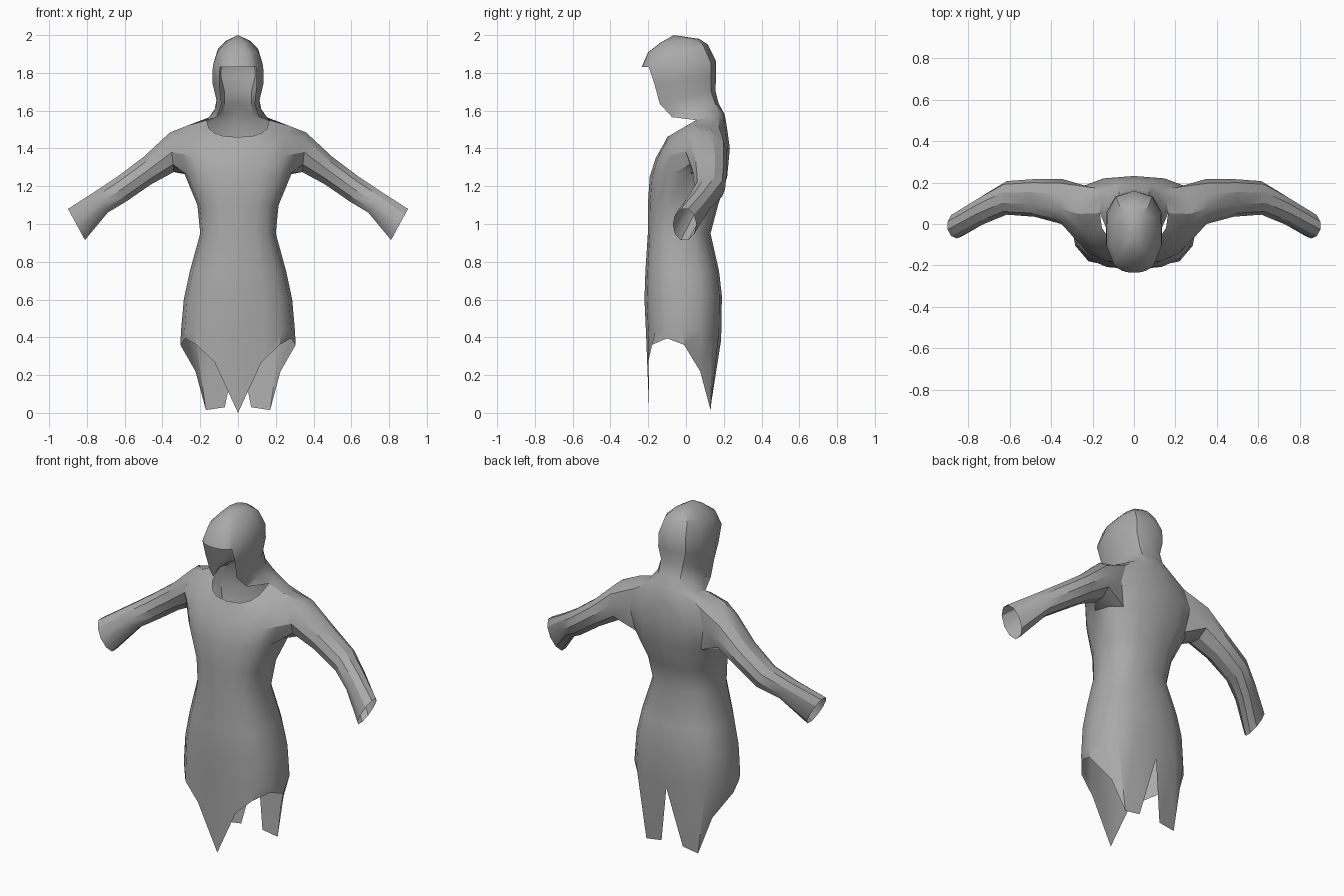
import bpy, bmesh, math

if "Cube" in bpy.data.objects:
    bpy.data.objects.remove(bpy.data.objects["Cube"])

COLS = 8          # steps from front centre to back centre on one half
EXP = 0.8         # boxy roundness of the body sections


def spow(v):
    return math.copysign(abs(v) ** EXP, v)


def section(zf, zs, zb, w, yf, yb, edge):
    """Half ring, front to back; column 4 sits at the angle 'edge' (degrees)."""
    pts = []
    for c in range(COLS + 1):
        a = edge * c / 4 if c <= 4 else edge + (180 - edge) * (c - 4) / 4
        a = math.radians(a)
        s, k = spow(math.sin(a)), spow(math.cos(a))
        x = 0.0 if c in (0, COLS) else w * s
        y = (yf + yb) / 2 - k * (yb - yf) / 2
        z = zs + (zf - zs) * max(k, 0) + (zb - zs) * max(-k, 0)
        pts.append((x, y, z))
    return pts


# Ragged hem: pointed front flap, raised sides, two back tails with a slit
hem = [(0, -.195, 0), (.125, -.2, .27), (.22, -.18, .36), (.28, -.1, .395),
       (.305, -.01, .36), (.225, .075, .22), (.17, .13, .015),
       (.07, .13, .03), (0, .185, .38)]

# z front, z side, z back, half width, y front, y back, edge angle
body = [
    (.43, .43, .43, .302, -.212, .187, 90),     # hips
    (.60, .60, .62, .287, -.220, .190, 90),
    (.75, .75, .75, .255, -.215, .175, 90),
    (.95, .95, .95, .200, -.202, .130, 90),     # waist
    (1.10, 1.10, 1.10, .215, -.202, .170, 90),
    (1.25, 1.27, 1.25, .285, -.192, .218, 90),  # armpit
    (1.35, 1.39, 1.40, .320, -.160, .232, 90),
    (1.42, 1.52, 1.51, .270, -.120, .217, 90),  # shoulder
    (1.46, 1.55, 1.58, .165, -.100, .205, 90),  # neckline
    (1.54, 1.60, 1.64, .125, -.140, .172, 60),  # hood
    (1.63, 1.66, 1.71, .115, -.180, .155, 45),
    (1.73, 1.76, 1.78, .140, -.200, .160, 40),
    (1.83, 1.84, 1.86, .137, -.235, .160, 40),  # brow
    (1.91, 1.91, 1.95, .112, -.200, .115, 40),
    (1.96, 1.965, 1.98, .065, -.135, .070, 40),
    (2.0, 2.0, 2.0, 0, -.065, -.065, 40),       # crown
]
ARMPIT, SHOULDER, NECK, BROW = 6, 8, 9, 13

bm = bmesh.new()
rows = [[bm.verts.new(p) for p in hem]]
rows += [[bm.verts.new(p) for p in section(*r)] for r in body]

# Body and hood skin, leaving the armhole and the face opening free
for r in range(len(rows) - 1):
    for c in range(COLS):
        armhole = ARMPIT <= r < SHOULDER and 3 <= c < 6
        face_gap = NECK <= r < BROW and c < 4
        if not (armhole or face_gap):
            bm.faces.new((rows[r][c], rows[r][c + 1],
                          rows[r + 1][c + 1], rows[r + 1][c]))

# Sleeve: top x, top z, bottom x, bottom z, y front, y back
sleeve = [
    (.36, 1.485, .34, 1.275, .000, .218),
    (.50, 1.355, .46, 1.210, .035, .217),
    (.64, 1.250, .59, 1.120, .045, .207),   # elbow
    (.76, 1.170, .69, 1.060, .000, .140),
    (.90, 1.080, .81, .915, -.070, .055),   # cuff
]
ring = ([rows[SHOULDER][c] for c in (3, 4, 5, 6)] + [rows[7][6]]
        + [rows[ARMPIT][c] for c in (6, 5, 4, 3)] + [rows[7][3]])
for tx, tz, bx, bz, yf, yb in sleeve:
    new = []
    for k in range(10):
        a = math.radians(144 - 36 * k)
        up = 0.5 + 0.5 * math.sin(a) / math.sin(math.radians(72))
        new.append(bm.verts.new((bx + (tx - bx) * up,
                                 (yf + yb) / 2 + math.cos(a) * (yb - yf) / 2,
                                 bz + (tz - bz) * up)))
    for k in range(10):
        j = (k + 1) % 10
        bm.faces.new((ring[k], ring[j], new[j], new[k]))
    ring = new

# Close the crown, drop unused points
bmesh.ops.remove_doubles(bm, verts=bm.verts[:], dist=0.0005)
bmesh.ops.delete(bm, geom=[v for v in bm.verts if not v.link_faces], context='VERTS')
bmesh.ops.recalc_face_normals(bm, faces=bm.faces[:])
# Make sure the front of the skirt faces forward
bm.faces.ensure_lookup_table()
front = min(bm.faces, key=lambda f: (f.calc_center_median() - rows[2][0].co).length)
if front.normal.y > 0:
    bmesh.ops.reverse_faces(bm, faces=bm.faces[:])

mesh = bpy.data.meshes.new("hooded_tunic")
bm.to_mesh(mesh)
bm.free()
tunic = bpy.data.objects.new("hooded_tunic", mesh)
bpy.context.collection.objects.link(tunic)

cloth = bpy.data.materials.new("grey_cloth")
cloth.diffuse_color = (0.4, 0.4, 0.4, 1)
cloth.use_nodes = True
cloth.node_tree.nodes["Principled BSDF"].inputs["Base Color"].default_value = cloth.diffuse_color
mesh.materials.append(cloth)

# Mirror to the other half
mirror = tunic.modifiers.new("mirror", 'MIRROR')
mirror.use_axis[0] = True
mirror.use_clip = True
mirror.merge_threshold = 0.001

bpy.context.view_layer.objects.active = tunic
tunic.select_set(True)
bpy.ops.object.shade_smooth_by_angle(angle=math.radians(30))
